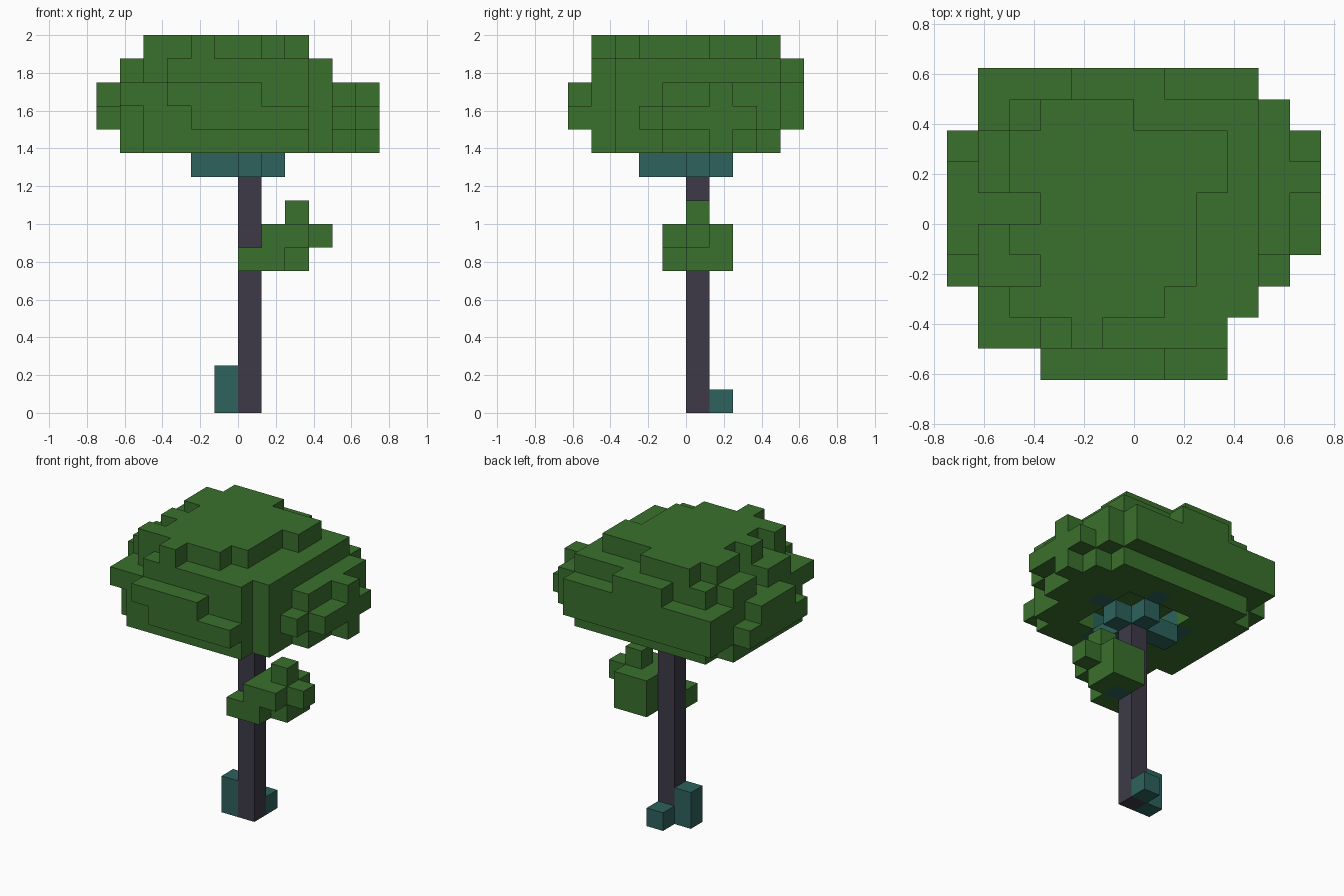
import bpy
import bmesh
from mathutils import Vector

UNIT = 0.125  # edge length of one block

default_cube = bpy.data.objects.get("Cube")
if default_cube:
    bpy.data.objects.remove(default_cube, do_unlink=True)


def make_material(name, colour):
    mat = bpy.data.materials.new(name)
    mat.use_nodes = True
    mat.diffuse_color = (*colour, 1)
    shader = next(n for n in mat.node_tree.nodes if n.type == 'BSDF_PRINCIPLED')
    shader.inputs["Base Color"].default_value = (*colour, 1)
    shader.inputs["Roughness"].default_value = 0.9
    return mat


leaf_green = make_material("leaf green", (0.042, 0.160, 0.026))
mossy_teal = make_material("mossy teal", (0.026, 0.122, 0.107))
bark_grey = make_material("bark grey", (0.047, 0.042, 0.065))


def box(x, y, z):
    """Block cells inside three half-open ranges."""
    return {(i, j, k) for i in range(*x) for j in range(*y) for k in range(*z)}


def layer(k, first_row, rows):
    """One level of blocks; each row is a start and end along x, front to back."""
    cells = set()
    for j, span in enumerate(rows, first_row):
        cells |= box(span, (j, j + 1), (k, k + 1))
    return cells


def build_blocks(name, cells, material):
    """Make the outer skin of a set of block cells."""
    bm = bmesh.new()
    verts = {}

    def corner(point):
        key = tuple(round(c) for c in point)
        if key not in verts:
            verts[key] = bm.verts.new(Vector(key) * UNIT)
        return verts[key]

    for cell in sorted(cells):
        for axis in range(3):
            u, v, n = Vector(), Vector(), Vector()
            n[axis], u[axis - 2], v[axis - 1] = 1, 1, 1
            for sign in (-1, 1):
                if tuple(round(c) for c in Vector(cell) + n * sign) in cells:
                    continue
                base = Vector(cell) + (n if sign > 0 else Vector())
                loop = [base, base + u, base + u + v, base + v]
                if sign < 0:
                    loop.reverse()
                bm.faces.new([corner(p) for p in loop])
    mesh = bpy.data.meshes.new(name)
    bm.to_mesh(mesh)
    bm.free()
    mesh.materials.append(material)
    obj = bpy.data.objects.new(name, mesh)
    bpy.context.collection.objects.link(obj)
    return obj


# Trunk and roots
build_blocks("trunk", box((0, 1), (0, 1), (0, 10)), bark_grey)
build_blocks("tall_root", box((-1, 0), (0, 1), (0, 2)), mossy_teal)
build_blocks("short_root", box((0, 1), (1, 2), (0, 1)), mossy_teal)

# Cross of boughs under the crown, with raised tips
boughs = box((-2, 2), (0, 1), (10, 11)) | box((0, 1), (-2, 2), (10, 11))
tips = {(-3, 0, 11), (2, 0, 11), (0, -3, 11), (0, 2, 11)}
build_blocks("boughs", boughs | tips, mossy_teal)

# Crown, built level by level from the underside up
underside = layer(11, -4, [(-4, 3), (-5, 4), (-5, 4), (-5, 5),
                           (-5, 5), (-5, 6), (-5, 5), (-4, 4)])
hollow = box((-2, 2), (-2, 2), (11, 12)) | tips
crown = underside - hollow
crown |= layer(12, -5, [(-2, 3), (-4, 3), (-5, 4), (-6, 5), (-6, 6),
                        (-6, 6), (-6, 6), (-6, 6), (-5, 5), (-5, 4)])
crown |= layer(13, -5, [(-3, 1), (-5, 3), (-5, 4), (-5, 4), (-6, 5),
                        (-6, 5), (-6, 6), (-5, 5), (-5, 5), (-5, 4)])
crown |= layer(14, -4, [(-3, 3), (-4, 4), (-5, 4), (-5, 4), (-3, 4),
                        (-5, 4), (-5, 4), (-4, 4), (-2, 1)])
crown |= layer(15, -4, [(-2, -1), (-4, 1), (-3, 2), (-4, 2), (-3, 2),
                        (-4, 3), (-4, 3), (-3, 0)])
build_blocks("crown", crown, leaf_green)

# Small side branch with its leaf clump
branch = box((1, 2), (0, 1), (6, 7))
build_blocks("side_branch", branch, mossy_teal)
clump = layer(6, -1, [(0, 2), (1, 3), (1, 3)])
clump |= layer(7, -1, [(1, 3), (1, 4), (1, 3)])
clump |= layer(8, 0, [(2, 3)])
build_blocks("leaf_clump", clump - branch, leaf_green)
